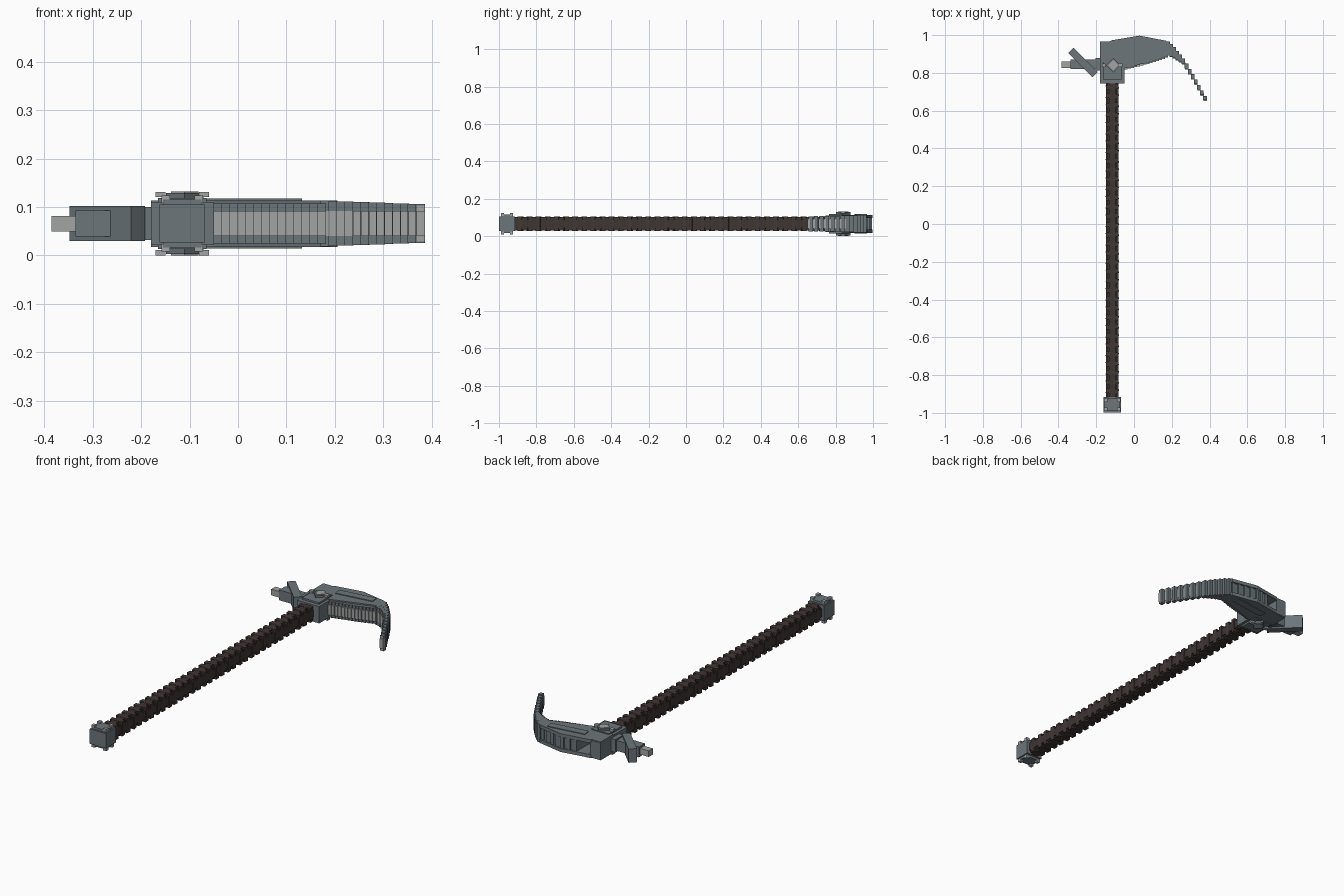
import bpy, bmesh, math
from mathutils import Matrix, Vector

cube = bpy.data.objects.get("Cube")
if cube:
    bpy.data.objects.remove(cube, do_unlink=True)

MID = 0.066   # height of the mirror plane
AX = -0.115   # handle axis


def material(name, rgb):
    m = bpy.data.materials.new(name)
    m.use_nodes = True
    m.diffuse_color = (*rgb, 1)
    m.node_tree.nodes["Principled BSDF"].inputs["Base Color"].default_value = (*rgb, 1)
    return m


STEEL = material("dark steel", (0.15, 0.18, 0.195))
LIGHT = material("light steel", (0.36, 0.37, 0.37))
WOOD = material("dark leather", (0.045, 0.036, 0.034))
WRAP = material("brown wrap", (0.055, 0.038, 0.033))


def add_box(bm, center, size, turn=0):
    mat = (Matrix.Translation(center) @ Matrix.Rotation(math.radians(turn), 4, 'Z')
           @ Matrix.Diagonal((*size, 1)))
    bmesh.ops.create_cube(bm, size=1, matrix=mat)


def add_prism(bm, outline, z0, z1):
    face = bm.faces.new([bm.verts.new((x, y, z0)) for x, y in outline])
    out = bmesh.ops.extrude_face_region(bm, geom=[face])
    verts = [g for g in out["geom"] if isinstance(g, bmesh.types.BMVert)]
    bmesh.ops.translate(bm, verts=verts, vec=Vector((0, 0, z1 - z0)))
    bmesh.ops.recalc_face_normals(bm, faces=bm.faces)


def finish(name, bm, mat):
    mesh = bpy.data.meshes.new(name)
    bm.to_mesh(mesh)
    bm.free()
    mesh.materials.append(mat)
    ob = bpy.data.objects.new(name, mesh)
    bpy.context.collection.objects.link(ob)
    return ob


def boxes(name, mat, items):
    bm = bmesh.new()
    for item in items:
        add_box(bm, *item)
    return finish(name, bm, mat)


def lerp(points, x):
    for (x0, y0), (x1, y1) in zip(points, points[1:]):
        if x <= x1:
            return y0 + (y1 - y0) * (x - x0) / (x1 - x0)
    return points[-1][1]


# Handle: cross-shaped core with wraps that fill its corners
boxes("handle_core", WOOD, [
    ((AX, -0.08, MID), (0.066, 1.68, 0.042)),
    ((AX, -0.08, MID), (0.036, 1.68, 0.074)),
    ((AX, -0.08, MID), (0.052, 1.68, 0.058))])
COUNT = 34
step = 1.66 / COUNT
boxes("handle_wraps", WRAP, [
    ((AX, -0.91 + step * (i + 0.5), MID), (0.068, step * 0.5, 0.076), 6 if i % 2 else -6)
    for i in range(COUNT)])

# Pommel with plates and corner studs above and below
boxes("pommel", STEEL, [((AX, -0.957, MID), (0.094, 0.084, 0.078))])
boxes("pommel_plates", STEEL, [
    ((AX, -0.957, MID + s * 0.044), (0.08, 0.066, 0.012)) for s in (-1, 1)])
boxes("pommel_studs", LIGHT, [
    ((AX + a * 0.034, -0.957 + b * 0.024, MID + s * 0.05), (0.018, 0.018, 0.016))
    for s in (-1, 1) for a in (-1, 1) for b in (-1, 1)])

# Head socket
boxes("head_socket", STEEL, [
    ((AX, 0.81, MID), (0.13, 0.13, 0.088)),
    ((-0.15, 0.90, MID), (0.06, 0.135, 0.088)),
    ((AX, 0.82, MID), (0.1, 0.11, 0.106))])
boxes("socket_bosses", STEEL, [
    ((-0.11, 0.84, MID + s * 0.055), (0.055, 0.055, 0.016), 45) for s in (-1, 1)])
boxes("socket_rivets", LIGHT, [
    ((-0.11, 0.84, MID + s * 0.06), (0.04, 0.04, 0.012), 45) for s in (-1, 1)])
boxes("socket_side_studs", LIGHT, [
    ((AX + a * 0.045, 0.84, MID + s * 0.06), (0.02, 0.02, 0.011))
    for s in (-1, 1) for a in (-1, 1)])

# Blade cheeks
cheek = [(-0.18, 0.86), (-0.05, 0.835), (0.17, 0.905), (0.205, 0.93), (0.17, 0.97),
         (0.03, 0.997), (-0.12, 0.972), (-0.13, 0.965), (-0.18, 0.965)]
for label, s in (("upper", 1), ("lower", -1)):
    bm = bmesh.new()
    add_prism(bm, cheek, MID + s * 0.03, MID + s * 0.048)
    finish(label + "_blade_cheek", bm, STEEL)
    boxes(label + "_cheek_bevel", STEEL, [
        ((0.03, 0.935, MID + s * 0.048), (0.2, 0.04, 0.008), 8)])

# Ribbed blade body with a pale cutting edge
front = [(-0.06, 0.82), (0.1, 0.862), (0.18, 0.89)]
back = [(-0.15, 0.962), (0.03, 0.995), (0.18, 0.96)]
ribs, edge = [], []
RIBS = 14
for i in range(RIBS):
    x = -0.05 + (i + 0.5) * 0.0165
    f, b = lerp(front, x), lerp(back, x) - 0.006 * (i % 2)
    ribs.append(((x, (f + b) / 2, MID), (0.017, b - f, 0.082)))
    edge.append(((x, f - 0.001, MID), (0.017, 0.012, 0.052)))

# Stepped hook that curves down to the point
hook = [(0.17, 0.935), (0.205, 0.915), (0.26, 0.865), (0.3, 0.8), (0.34, 0.73), (0.376, 0.667)]
SEGMENTS = 13
for i in range(SEGMENTS):
    t = i / (SEGMENTS - 1)
    x = 0.18 + t * 0.196
    y = lerp(hook, x)
    deep = 0.065 - 0.043 * min(1, t * 2.2)
    height = 0.094 - 0.014 * t
    ribs.append(((x, y, MID), (0.019, deep + 0.008 * (1 - t), height)))
    edge.append(((x + 0.001, y - deep / 2, MID), (0.018, 0.012, 0.052)))
boxes("blade_ribs", STEEL, ribs)
boxes("cutting_edge", LIGHT, edge)
boxes("hook_point", LIGHT, [((0.377, 0.664, MID), (0.015, 0.016, 0.074))])

# Rear arm with a slanted crossbar and a pale tip
boxes("rear_arm", STEEL, [
    ((-0.255, 0.845, MID), (0.16, 0.05, 0.054)),
    ((-0.19, 0.845, MID), (0.03, 0.066, 0.068))])
boxes("rear_crossbar", STEEL, [((-0.27, 0.855, MID), (0.18, 0.04, 0.072), -45)])
boxes("rear_tip", LIGHT, [((-0.355, 0.842, MID), (0.06, 0.034, 0.032))])
